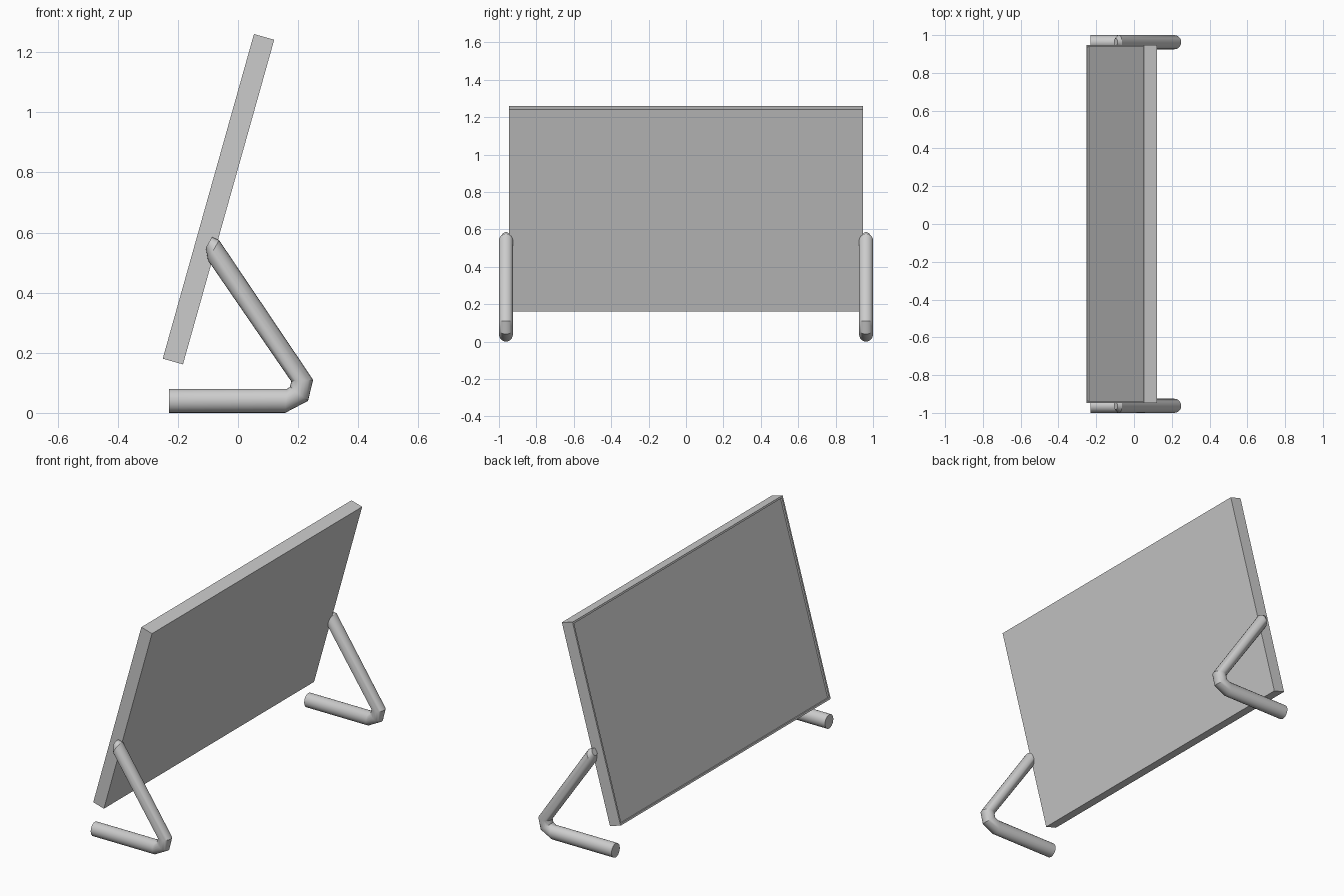
import bpy, bmesh, math
from mathutils import Matrix, Vector

if "Cube" in bpy.data.objects:
    bpy.data.objects.remove(bpy.data.objects["Cube"])


def add_object(name, bm):
    bmesh.ops.recalc_face_normals(bm, faces=bm.faces)
    mesh = bpy.data.meshes.new(name)
    bm.to_mesh(mesh)
    bm.free()
    obj = bpy.data.objects.new(name, mesh)
    bpy.context.collection.objects.link(obj)
    return obj


# Tilted panel with a thin rim around a shallow recessed screen
bm = bmesh.new()
bmesh.ops.create_cube(bm, size=1)
bmesh.ops.scale(bm, vec=(0.07, 1.895, 1.122), verts=bm.verts)
bm.normal_update()
screen = [f for f in bm.faces if f.normal.x < -0.9]
bmesh.ops.inset_region(bm, faces=screen, thickness=0.015)
# Second zero-width inset makes the recess wall
walls = bmesh.ops.extrude_face_region(bm, geom=screen)
moved = [v for v in walls["geom"] if isinstance(v, bmesh.types.BMVert)]
bmesh.ops.delete(bm, geom=[f for f in screen if f.is_valid], context='FACES')
bmesh.ops.translate(bm, vec=(0.01, 0, 0), verts=moved)
panel = add_object("panel", bm)
panel.matrix_world = (Matrix.Translation((-0.065, 0, 0.711))
                      @ Matrix.Rotation(math.radians(15.7), 4, 'Y'))

# Bent tube leg: inner and outer profile points and half width of each ring
RINGS = [
    ((-0.23, 0.08), (-0.23, 0.0), 0.0375),
    ((0.163, 0.08), (0.157, 0.0), 0.0375),
    ((0.173, 0.087), (0.233, 0.04), 0.0375),
    ((0.177, 0.105), (0.25, 0.11), 0.0375),
    ((-0.10, 0.508), (-0.063, 0.575), 0.0375),
    ((-0.107, 0.55), (-0.087, 0.585), 0.02),
]
SIDES = 20


def make_leg(name, y):
    bm = bmesh.new()
    loops = []
    for inner, outer, half_y in RINGS:
        a, b = Vector(inner), Vector(outer)
        mid, half = (a + b) / 2, (a - b) / 2
        loop = []
        for i in range(SIDES):
            t = 2 * math.pi * i / SIDES
            p = mid + half * math.cos(t)
            loop.append(bm.verts.new((p.x, y + half_y * math.sin(t), p.y)))
        loops.append(loop)
    for lo, hi in zip(loops, loops[1:]):
        for i in range(SIDES):
            j = (i + 1) % SIDES
            bm.faces.new((lo[i], lo[j], hi[j], hi[i]))
    bm.faces.new(loops[0])
    bm.faces.new(loops[-1])
    leg = add_object(name, bm)
    bpy.ops.object.select_all(action='DESELECT')
    leg.select_set(True)
    bpy.context.view_layer.objects.active = leg
    bpy.ops.object.shade_smooth_by_angle(angle=math.radians(30))


# One leg at each end of the panel
for name, side in (("front_leg", -1), ("back_leg", 1)):
    make_leg(name, side * 0.9625)
